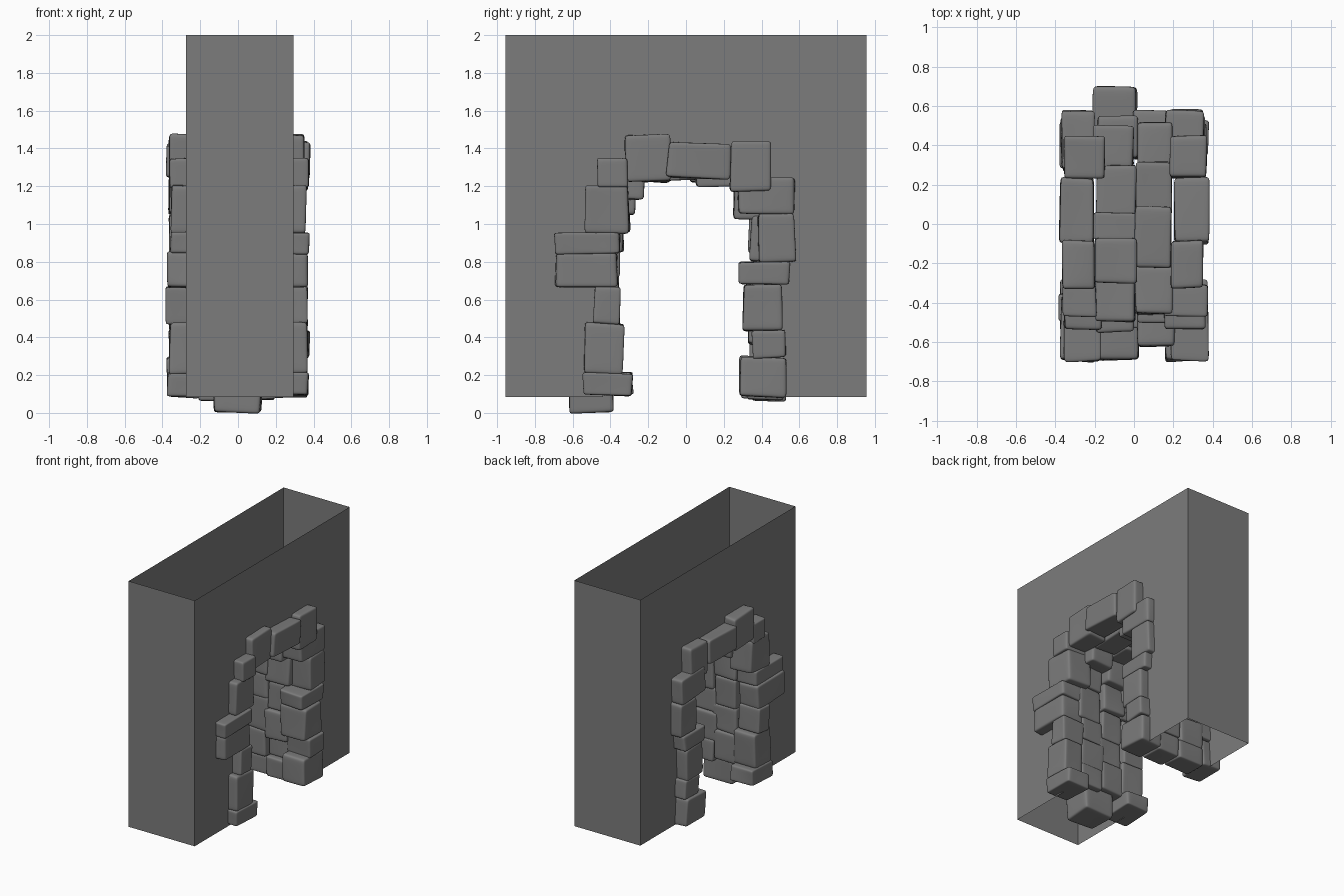
import bpy, bmesh, random
from mathutils import Vector, Matrix

if "Cube" in bpy.data.objects:
    bpy.data.objects.remove(bpy.data.objects["Cube"])

random.seed(11)

grey = bpy.data.materials.new("stone grey")
grey.diffuse_color = (0.2, 0.2, 0.2, 1)
grey.use_nodes = True
grey.node_tree.nodes["Principled BSDF"].inputs["Base Color"].default_value = grey.diffuse_color


def add_object(name, bm):
    bm.normal_update()
    mesh = bpy.data.meshes.new(name)
    bm.to_mesh(mesh)
    bm.free()
    mesh.materials.append(grey)
    ob = bpy.data.objects.new(name, mesh)
    bpy.context.collection.objects.link(ob)
    return ob


# Thin hollow wall: two pierced sides and two ends, open at top and bottom
def build_wall(x0, x1):
    outline = [(-.955, .085), (-.44, .085), (-.44, .95), (-.41, 1.1), (-.38, 1.28),
               (-.2, 1.35), (.25, 1.35), (.4, 1.15), (.46, 1.0), (.45, .8),
               (.44, .085), (.955, .085), (.955, 2.0), (-.955, 2.0)]
    bm = bmesh.new()
    right = [bm.verts.new((x1, y, z)) for y, z in outline]
    left = [bm.verts.new((x0, y, z)) for y, z in outline]
    bm.faces.new(right)
    bm.faces.new(left[::-1])
    bm.faces.new((left[0], right[0], right[-1], left[-1]))
    bm.faces.new((right[-3], left[-3], left[-2], right[-2]))
    return add_object("wall", bm)


# Block template: each cube side is a 3 x 3 grid whose lines sit near the edges
STEPS = (-1, -.72, .72, 1)


def add_stone(bm, x0, x1, y0, y1, z0, z1):
    size = Vector((x1 - x0, y1 - y0, z1 - z0)) / 2
    centre = Vector((x0 + x1, y0 + y1, z0 + z1)) / 2
    tilt = Matrix.Rotation(random.uniform(-.04, .04), 3, 'X')
    skew = {(i, j, k): Vector([random.uniform(-.12, .01) for _ in range(3)])
            for i in (0, 1) for j in (0, 1) for k in (0, 1)}
    verts = {}

    # Skewed, slightly roughened position of one grid point, shared between sides
    def point(p):
        if p not in verts:
            shift = Vector()
            for key, offset in skew.items():
                w = 1
                for c, bit in zip(p, key):
                    w *= (1 + c) / 2 if bit else (1 - c) / 2
                shift += offset * w
            q = [c * (1.03 + s) + random.uniform(-.02, .02) for c, s in zip(p, shift)]
            verts[p] = bm.verts.new(centre + tilt @ Vector([a * b for a, b in zip(q, size)]))
        return verts[p]

    for axis in range(3):
        for side in (-1, 1):
            for i in range(3):
                for j in range(3):
                    quad = []
                    for a, b in ((i, j), (i + 1, j), (i + 1, j + 1), (i, j + 1)):
                        p = [0, 0, 0]
                        p[axis] = side
                        p[(axis + 1) % 3] = STEPS[a]
                        p[(axis + 2) % 3] = STEPS[b]
                        quad.append(point(tuple(p)))
                    bm.faces.new(quad[::side])


def build_stones(name, blocks):
    bm = bmesh.new()
    for b in blocks:
        add_stone(bm, *b)
    ob = add_object(name, bm)
    rounding = ob.modifiers.new("rounding", 'SUBSURF')
    rounding.levels = rounding.render_levels = 2
    for p in ob.data.polygons:
        p.use_smooth = True
    return ob


build_wall(-.275, .295)

# Stone rings as y0, y1, z0, z1 in hundredths, running over the arch
facing = [(-55, -28, 9, 21.5), (-54, -33, 20, 48), (-49, -35, 47, 67), (-70, -36, 66, 85),
          (-70, -35, 84, 96), (-54, -30, 95, 121), (-47, -31, 119, 135), (-33, -8, 122, 148),
          (-10, 24, 124, 143), (23, 45, 117, 144), (27, 58, 105, 125), (38, 58, 79, 106),
          (28, 55, 68, 80), (30, 51, 43, 68), (35, 53, 29, 44), (28, 53, 8, 30)]
inner_a = [(-57, -34, 19, 42), (-70, -35, 41, 62), (-52, -35, 61, 85), (-55, -33, 84, 107),
           (-50, -26, 105, 131), (-30, -7, 122, 145), (-8, 6, 125, 140), (2, 30, 122, 138),
           (28, 50, 106, 131), (33, 55, 84, 109), (34, 70, 66, 86), (34, 52, 40, 67),
           (33, 53, 20, 41), (35, 53, 6, 21)]
inner_b = [(-54, -34, 16, 33), (-55, -35, 32, 55), (-53, -36, 54, 73), (-62, -35, 72, 98),
           (-50, -33, 97, 116), (-46, -22, 113, 136), (-23, 10, 123, 142), (5, 32, 120, 137),
           (25, 52, 102, 127), (34, 58, 79, 104), (35, 55, 58, 80), (33, 54, 36, 59),
           (36, 53, 22, 37), (32, 52, 7, 23)]


def ring(rows, x_in, x_out, vary_in, vary_out):
    u = random.uniform
    return [(x_in + u(-vary_in, vary_in), x_out + u(-vary_out, vary_out),
             *[c / 100 for c in row]) for row in rows]


outer_right = ring(facing, .175, .37, .03, .015)
outer_left = [(-b, -a, *r) for a, b, *r in ring(facing, .175, .37, .03, .015)]

build_stones("right_face_stones", outer_right)
build_stones("left_face_stones", outer_left)
build_stones("inner_left_stones", ring(inner_a, -.2, .01, .015, .015))
build_stones("inner_right_stones", ring(inner_b, 0, .2, .015, .015))
build_stones("footing_stone", [(-.135, .125, -.625, -.38, 0, .2)])
